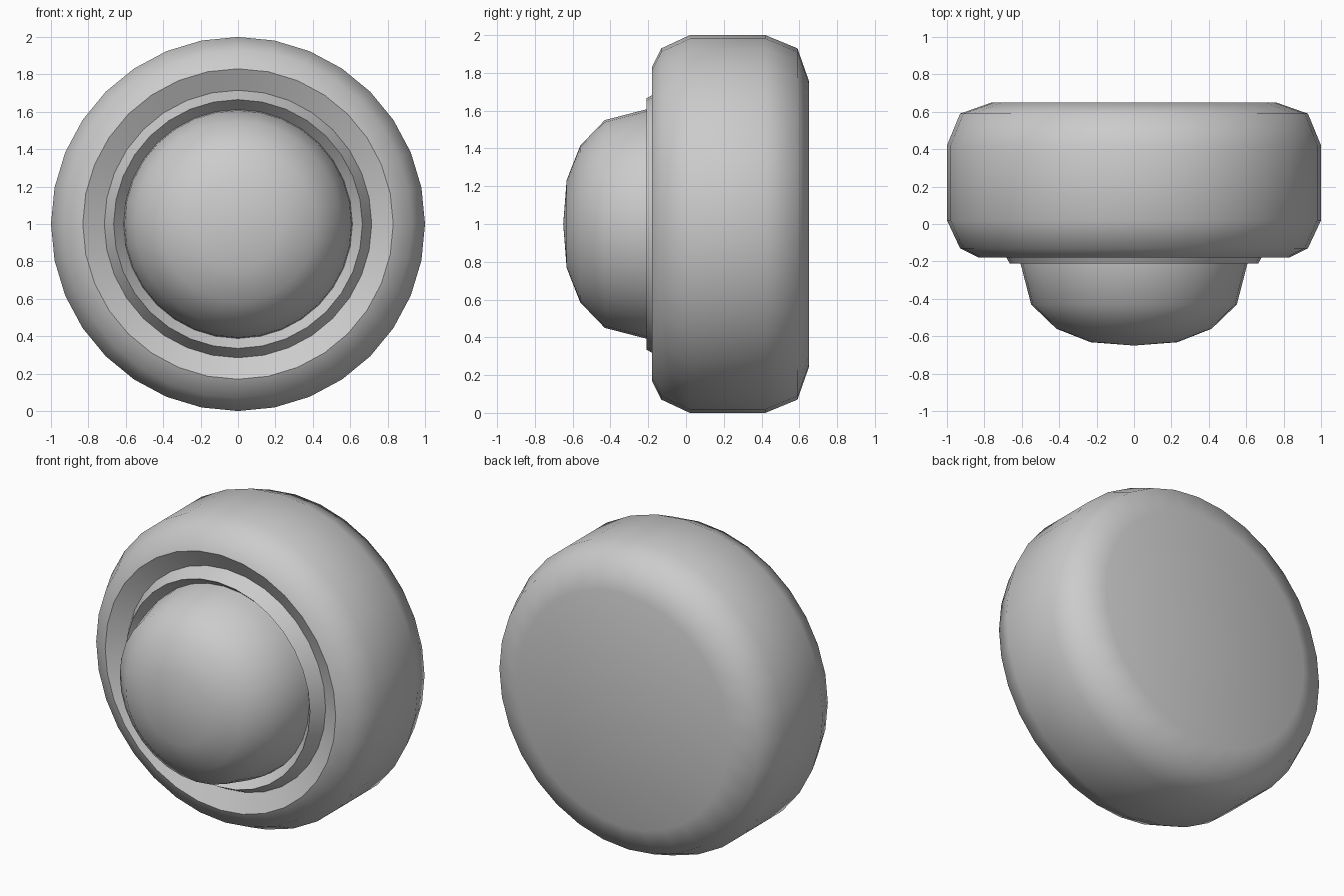
import bpy
import bmesh
from math import cos, sin, tau, radians

cube = bpy.data.objects.get("Cube")
if cube:
    bpy.data.objects.remove(cube, do_unlink=True)

SEGMENTS = 32
CENTRE_Z = 1.0

grey = bpy.data.materials.new("light grey")
grey.use_nodes = True
colour = (0.6, 0.6, 0.6, 1)
grey.diffuse_color = colour
grey.node_tree.nodes["Principled BSDF"].inputs["Base Color"].default_value = colour


def lathe(name, profile, cap_start=False):
    """Revolve (radius, y) points, listed back to front, about the y axis."""
    bm = bmesh.new()
    rings = []
    for r, y in profile:
        if r == 0:
            rings.append([bm.verts.new((0, y, CENTRE_Z))] * SEGMENTS)
            continue
        angles = [tau * i / SEGMENTS for i in range(SEGMENTS)]
        rings.append([bm.verts.new((r * cos(a), y, CENTRE_Z + r * sin(a)))
                      for a in angles])
    for a, b in zip(rings, rings[1:]):
        for i in range(SEGMENTS):
            j = (i + 1) % SEGMENTS
            corners = [a[i], a[j], b[j], b[i]]
            bm.faces.new(list(dict.fromkeys(corners)))
    if cap_start:
        bm.faces.new(rings[0][::-1])
    mesh = bpy.data.meshes.new(name)
    bm.to_mesh(mesh)
    bm.free()
    mesh.materials.append(grey)
    obj = bpy.data.objects.new(name, mesh)
    bpy.context.collection.objects.link(obj)
    bpy.ops.object.select_all(action='DESELECT')
    obj.select_set(True)
    bpy.context.view_layer.objects.active = obj
    bpy.ops.object.shade_smooth_by_angle(angle=radians(50))
    return obj


# Rounded drum with a flat back, a sloped front recess and a raised rim
lathe("housing", [
    (0.76, 0.65), (0.93, 0.59), (1.0, 0.42), (1.0, 0.02),
    (0.93, -0.13), (0.83, -0.18),
    (0.715, -0.12), (0.665, -0.21), (0.61, -0.14)], cap_start=True)

# Domed front
lathe("dome", [
    (0.615, -0.1), (0.607, -0.21), (0.55, -0.43), (0.415, -0.56),
    (0.232, -0.632), (0, -0.65)])
